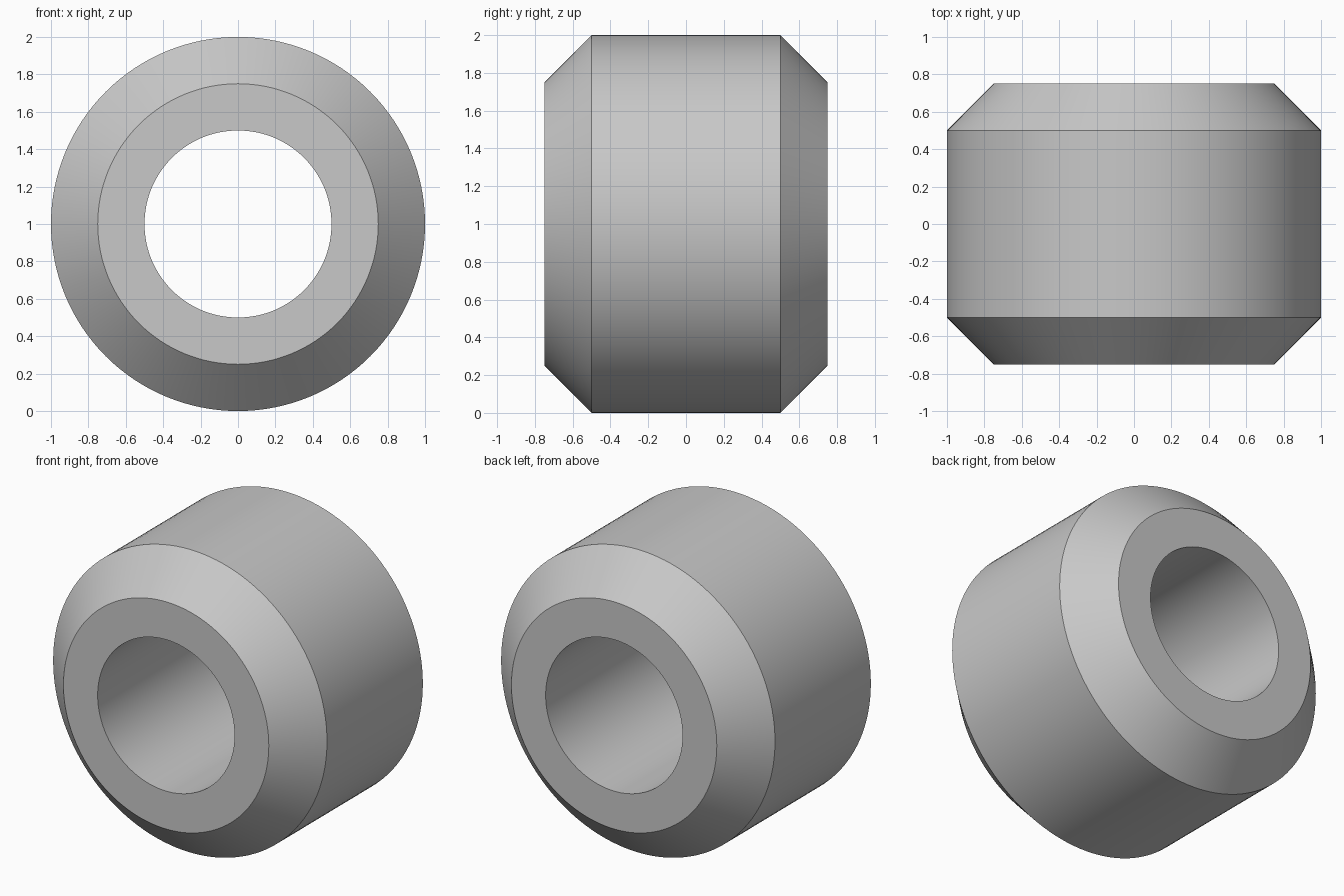
import bpy
import bmesh
import math
from mathutils import Matrix, Vector

cube = bpy.data.objects.get("Cube")
if cube:
    bpy.data.objects.remove(cube, do_unlink=True)

# Plain grey material
grey = bpy.data.materials.new("light_grey")
grey.use_nodes = True
colour = (0.58, 0.58, 0.58, 1)
grey.diffuse_color = colour
grey.node_tree.nodes["Principled BSDF"].inputs["Base Color"].default_value = colour

# Ring cross-section as (radius, y): straight bore, flat ends, chamfered rim
SEGMENTS = 128
profile = [(0.5, -0.75), (0.75, -0.75), (1, -0.5),
           (1, 0.5), (0.75, 0.75), (0.5, 0.75)]

bm = bmesh.new()
verts = [bm.verts.new((r, y, 0)) for r, y in profile]
edges = [bm.edges.new((verts[i - 1], verts[i])) for i in range(len(verts))]

# Revolve the closed section about the y axis
bmesh.ops.spin(bm, geom=verts + edges, cent=(0, 0, 0), axis=(0, 1, 0),
               angle=math.tau, steps=SEGMENTS, use_merge=False)
bmesh.ops.remove_doubles(bm, verts=bm.verts, dist=0.0001)
bmesh.ops.recalc_face_normals(bm, faces=bm.faces)
bmesh.ops.translate(bm, verts=bm.verts, vec=(0, 0, 1))

mesh = bpy.data.meshes.new("chamfered_ring")
bm.to_mesh(mesh)
bm.free()
mesh.materials.append(grey)
ring = bpy.data.objects.new("chamfered_ring", mesh)
bpy.context.collection.objects.link(ring)

# Smooth round walls with crisp chamfer edges
bpy.ops.object.select_all(action="DESELECT")
ring.select_set(True)
bpy.context.view_layer.objects.active = ring
bpy.ops.object.shade_smooth_by_angle(angle=math.radians(30))
